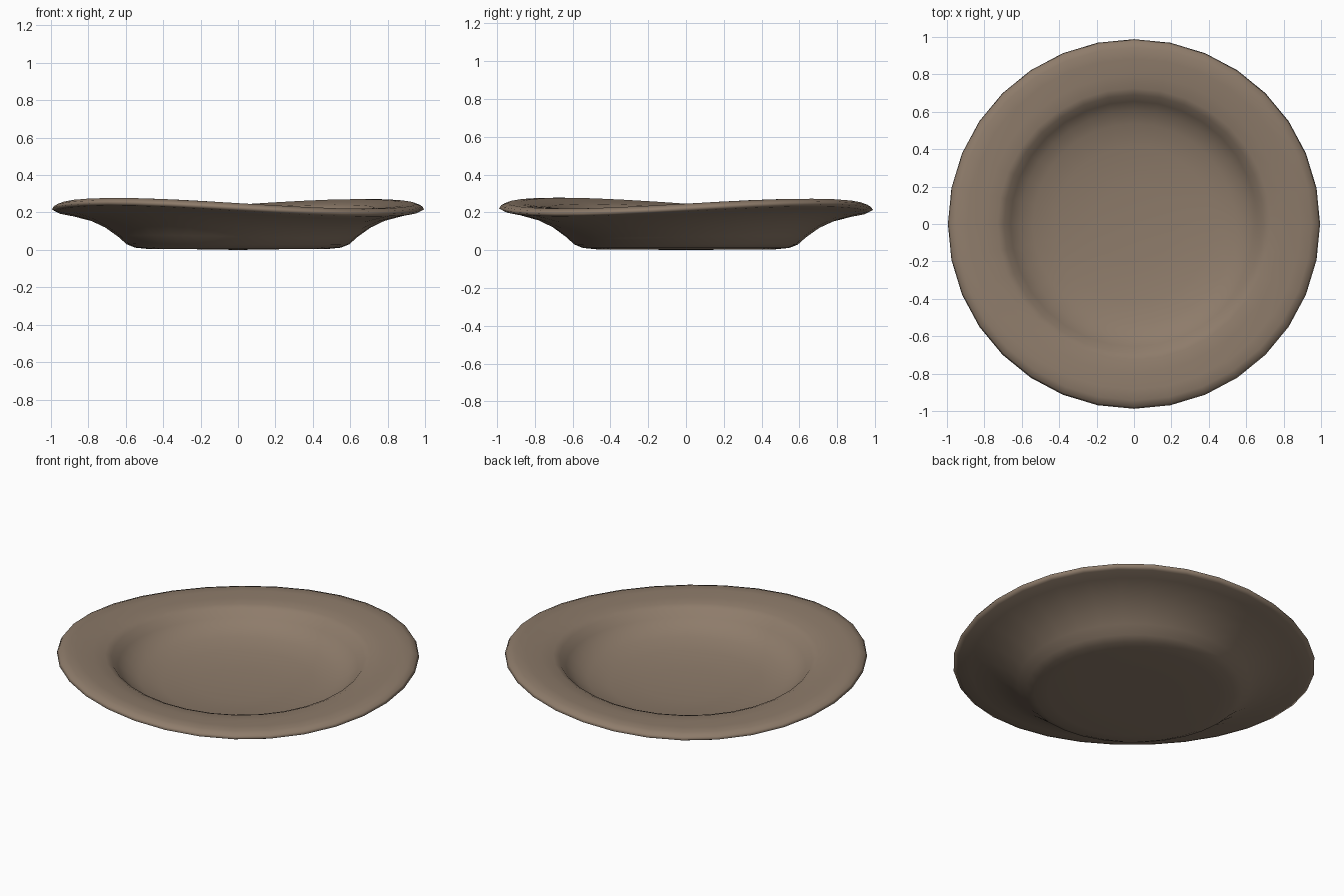
import bpy, bmesh, math

if "Cube" in bpy.data.objects:
    bpy.data.objects.remove(bpy.data.objects["Cube"])

SIDES = 32

# Clay-brown glaze
mat = bpy.data.materials.new("warm brown clay")
mat.diffuse_color = (0.27, 0.20, 0.145, 1.0)
mat.use_nodes = True
mat.node_tree.nodes["Principled BSDF"].inputs["Base Color"].default_value = mat.diffuse_color

# Closed radial profile (radius, height): underside, lip, then inner bowl
profile = [
    (0.25, 0.004), (0.47, 0.004), (0.55, 0.012), (0.595, 0.03), (0.64, 0.07),
    (0.71, 0.12), (0.80, 0.163), (0.90, 0.192), (0.97, 0.205), (0.995, 0.217),
    (0.985, 0.233), (0.95, 0.246), (0.89, 0.246), (0.80, 0.236), (0.73, 0.228),
    (0.695, 0.212), (0.66, 0.17), (0.61, 0.13), (0.54, 0.10), (0.42, 0.075),
    (0.22, 0.06),
]


def warp(r, angle):
    """Hand-made saddle warp of the rim: fades out towards the foot."""
    weight = min(max((r - 0.55) / 0.35, 0.0), 1.0)
    return 0.029 * weight * math.sin(2 * angle) - 0.004 * weight * math.sin(angle)


# Lathe the profile
bm = bmesh.new()
rings = []
for r, z in profile:
    ring = []
    for i in range(SIDES):
        a = 2 * math.pi * i / SIDES
        ring.append(bm.verts.new((r * math.cos(a), r * math.sin(a) * 0.993,
                                  z + warp(r, a))))
    rings.append(ring)
for lower, upper in zip(rings, rings[1:]):
    for i in range(SIDES):
        j = (i + 1) % SIDES
        bm.faces.new((lower[i], lower[j], upper[j], upper[i]))

# Foot and bowl centres
for ring, z in ((rings[0], 0.0), (rings[-1], 0.055)):
    c = bm.verts.new((0, 0, z))
    for i in range(SIDES):
        bm.faces.new((c, ring[i], ring[(i + 1) % SIDES]))
bmesh.ops.recalc_face_normals(bm, faces=bm.faces)

mesh = bpy.data.meshes.new("plate")
bm.to_mesh(mesh)
bm.free()
mesh.materials.append(mat)
plate = bpy.data.objects.new("plate", mesh)
bpy.context.collection.objects.link(plate)

# Smooth shading
for p in mesh.polygons:
    p.use_smooth = True
